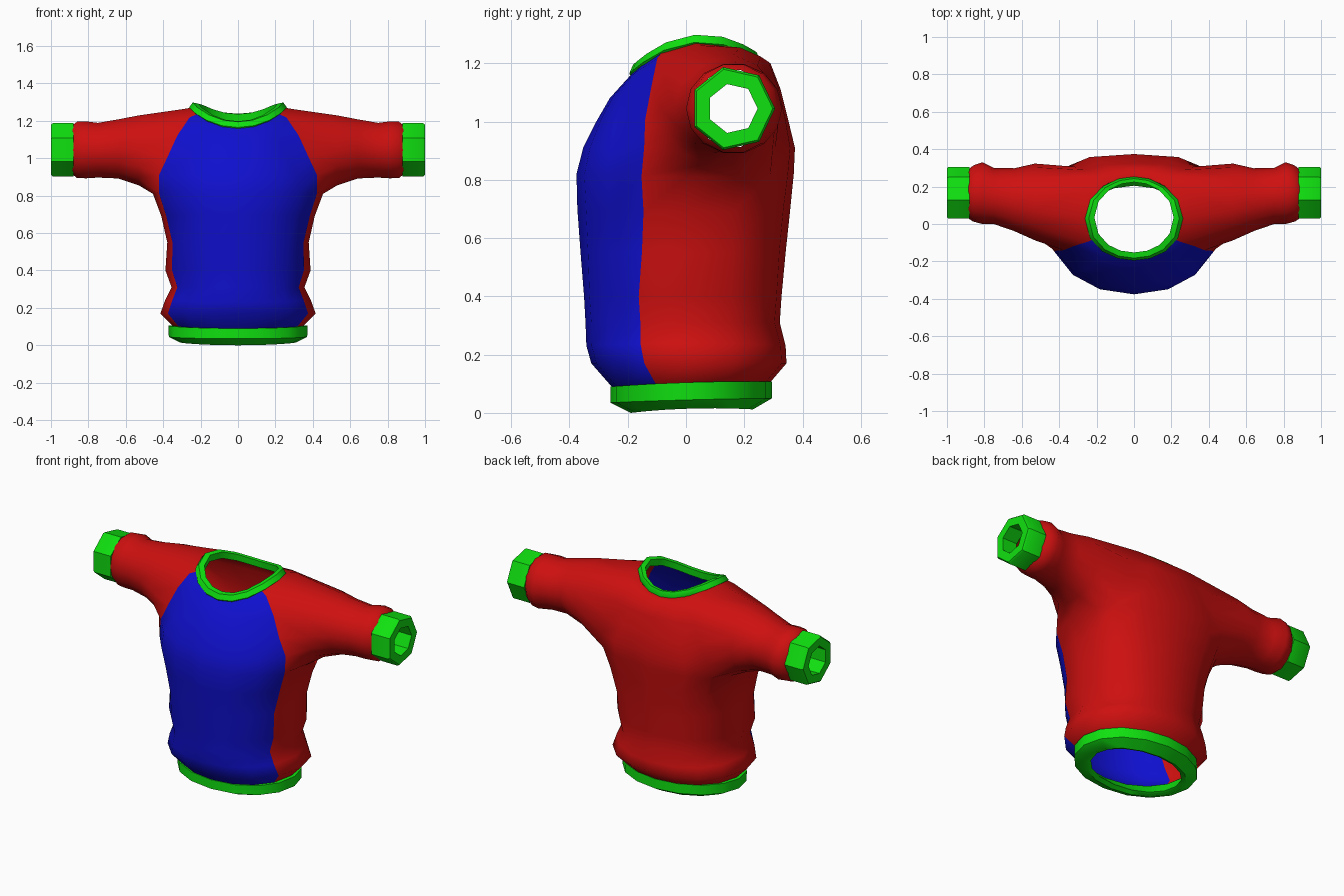
import bpy, bmesh, math

if "Cube" in bpy.data.objects:
    bpy.data.objects.remove(bpy.data.objects["Cube"])

COLS = 16   # columns around the torso
SLEEVE = 14  # vertices around a sleeve


def material(name, rgb):
    m = bpy.data.materials.new(name)
    m.diffuse_color = (*rgb, 1)
    m.use_nodes = True
    m.node_tree.nodes["Principled BSDF"].inputs["Base Color"].default_value = m.diffuse_color
    return m


red = material("red_knit", (0.62, 0.005, 0.005))
blue = material("blue_panel", (0.005, 0.005, 0.62))
green = material("green_trim", (0.005, 0.75, 0.005))


def torso_ring(bm, zf, zs, zb, hw, yf, yb, shift=0, p=1.0):
    """Oval ring: front/side/back heights, half width, front/back y,
    column shift in degrees, back squareness."""
    yc, ry, ring = (yf + yb) / 2, (yb - yf) / 2, []
    for k in range(COLS):
        a = 2 * math.pi * k / COLS
        a += math.radians(shift) * math.sin(2 * a)
        s, c = math.sin(a), math.cos(a)
        e = p if c < 0 else 0.95
        x = hw * math.copysign(abs(s) ** e, s)
        y = yc - ry * math.copysign(abs(c) ** e, c)
        mid = (zf + zb) / 2
        z = mid + (zf - zb) / 2 * c + (zs - mid) * s * s
        ring.append(bm.verts.new((x, y, z)))
    return ring


def tube_ring(bm, side, x, yc, zc, ry, rz, n, start):
    out = []
    for k in range(n):
        a = start + 2 * math.pi * k / n
        out.append(bm.verts.new((side * x, yc + ry * math.cos(a), zc + rz * math.sin(a))))
    return out


def bridge(bm, a, b, skip=(), mat=lambda k: 0):
    n = len(a)
    for k in range(n):
        if k not in skip:
            j = (k + 1) % n
            bm.faces.new((a[k], a[j], b[j], b[k])).material_index = mat(k)


def finish(bm, name, mats, angle):
    bmesh.ops.recalc_face_normals(bm, faces=bm.faces)
    me = bpy.data.meshes.new(name)
    bm.to_mesh(me)
    bm.free()
    ob = bpy.data.objects.new(name, me)
    bpy.context.collection.objects.link(ob)
    for m in mats:
        me.materials.append(m)
    bpy.ops.object.select_all(action='DESELECT')
    ob.select_set(True)
    bpy.context.view_layer.objects.active = ob
    bpy.ops.object.shade_smooth_by_angle(angle=math.radians(angle))
    return ob


# Body: torso rings from hem to neck, with armholes left open
bm = bmesh.new()
rows = [
    (.09, .10, .10, .345, -.255, .285, -3, .95),
    (.17, .17, .17, .415, -.325, .345, -5, .9),
    (.23, .24, .23, .39, -.342, .342, -5, .9),
    (.31, .31, .31, .355, -.345, .322, -3, .85),
    (.40, .40, .40, .388, -.35, .328, -4, .85),
    (.55, .55, .55, .378, -.362, .342, 0, .8),
    (.70, .69, .70, .41, -.373, .358, 2, .75),
    (.82, .81, .82, .455, -.376, .37, 0, .7),
    (.91, .91, .91, .46, -.353, .374, -2, .65),
    (1.0, 1.01, 1.01, .425, -.308, .35, -8, .65),
    (1.08, 1.14, 1.11, .37, -.262, .325, -10, .65),
    (1.13, 1.262, 1.20, .30, -.217, .29, -12, .8),
    (1.165, 1.27, 1.205, .25, -.185, .25, -12, .95),
]
rings = [torso_ring(bm, *r) for r in rows]
LOW, TOP = 7, 11
arm = {3, 4, 5, 10, 11, 12}
panel = lambda k: 1 if k in (0, 1, 2, 13, 14, 15) else 0
for i in range(len(rings) - 1):
    bridge(bm, rings[i], rings[i + 1], arm if LOW <= i < TOP else (), panel)

# Sleeves: continue from each armhole out to the wrist
sleeve_rows = [
    (.53, .118, 1.042, .205, .192), (.64, .13, 1.05, .168, .162),
    (.75, .15, 1.043, .15, .15), (.81, .165, 1.045, .165, .156),
    (.86, .163, 1.045, .15, .155), (.885, .16, 1.045, .13, .135),
]
step = 2 * math.pi / SLEEVE
start = -math.pi / 2 - 1.5 * step
for side in (1, -1):
    col = lambda k: k if side > 0 else COLS - k
    loop = [rings[LOW][col(k)] for k in (3, 4, 5, 6)]
    loop += [rings[r][col(6)] for r in range(LOW + 1, TOP)]
    loop += [rings[TOP][col(k)] for k in (6, 5, 4, 3)]
    loop += [rings[r][col(3)] for r in range(TOP - 1, LOW, -1)]
    for r in sleeve_rows:
        nxt = tube_ring(bm, side, *r, SLEEVE, start)
        bridge(bm, loop, nxt)
        loop = nxt
finish(bm, "sweater_body", [red, blue], 70)

# Cuffs: seven-sided bands
for side, name in ((1, "cuff_right"), (-1, "cuff_left")):
    bm = bmesh.new()
    prev = None
    for x, r in ((.88, .115), (.88, .146), (.99, .146), (1.0, .138), (1.0, .086), (.90, .088)):
        ring = tube_ring(bm, side, x, .16, 1.045, r, r, 7, start + step)
        if prev:
            bridge(bm, prev, ring)
        prev = ring
    finish(bm, name, [green], 40)


# Hem and collar: rolled bands of oval rings
def band(name, rows, angle):
    bm = bmesh.new()
    rr = [torso_ring(bm, *r) for r in rows]
    for a, b in zip(rr, rr[1:]):
        bridge(bm, a, b)
    finish(bm, name, [green], angle)


band("hem", [
    (.09, .105, .108, .335, -.24, .27),
    (.09, .105, .108, .372, -.26, .295),
    (.035, .045, .05, .37, -.26, .295),
    (.0, .015, .012, .31, -.19, .23),
    (.015, .025, .025, .28, -.165, .205),
    (.09, .10, .10, .33, -.24, .27),
], 50)
band("collar", [
    (1.15, 1.262, 1.195, .25, -.185, .25, -6),
    (1.165, 1.272, 1.208, .262, -.195, .253, -6),
    (1.195, 1.298, 1.238, .242, -.182, .243, -6),
    (1.198, 1.292, 1.236, .212, -.152, .224, -6),
    (1.155, 1.25, 1.195, .217, -.156, .228, -6),
], 50)
